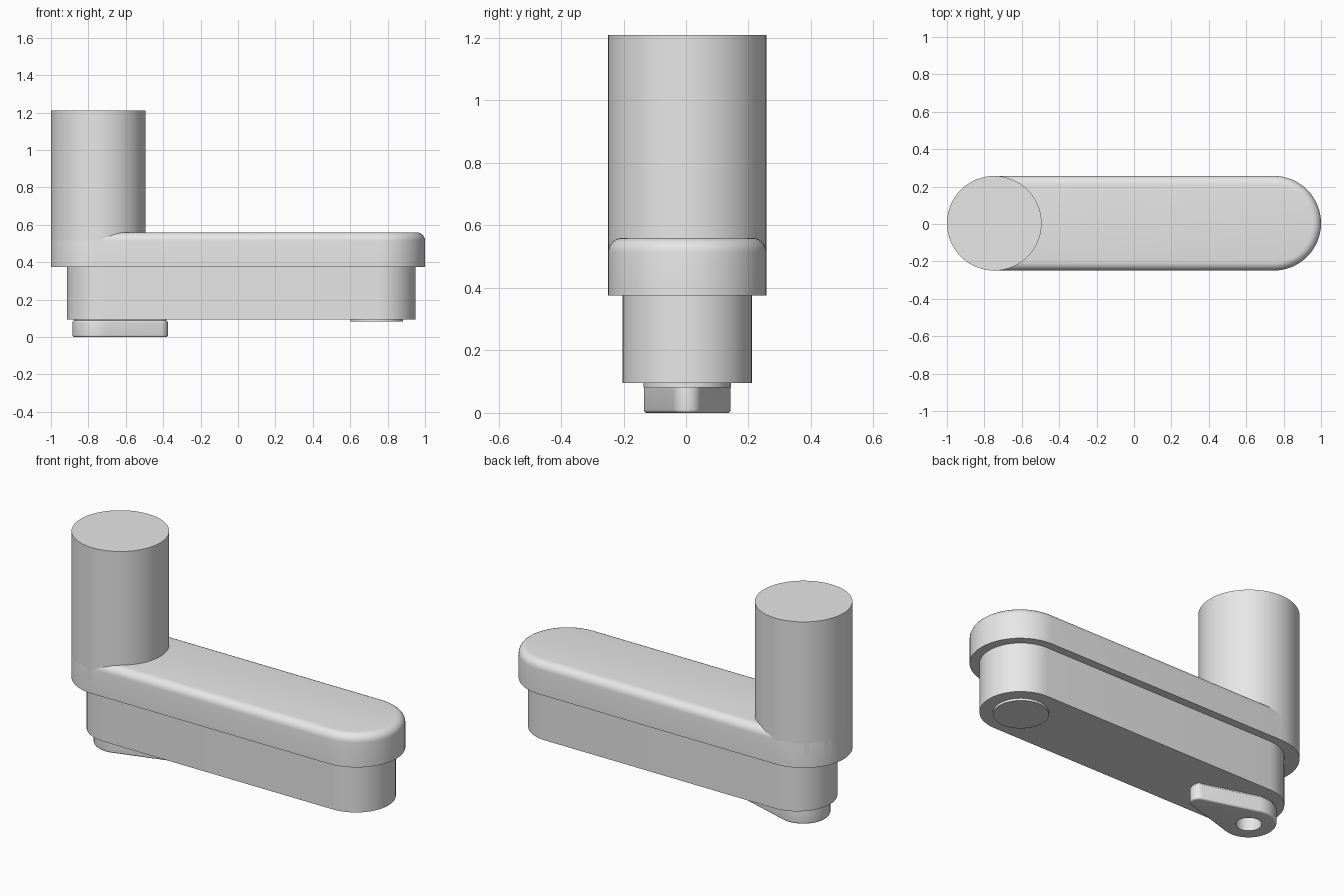
import bpy, bmesh
from math import acos, cos, sin, pi

cube = bpy.data.objects.get("Cube")
if cube:
    bpy.data.objects.remove(cube, do_unlink=True)

GREY = (0.8, 0.8, 0.8, 1)
mat = bpy.data.materials.new("plain_grey")
mat.use_nodes = True
mat.diffuse_color = GREY
mat.node_tree.nodes["Principled BSDF"].inputs["Base Color"].default_value = GREY

CY = 0.004   # shared centre line of all parts
N = 32       # steps in each end arc


def capsule(x1, r1, x2, r2, hole=0):
    """Outline around two circles, or the matching hole about the first one."""
    a = acos((r1 - r2) / (x2 - x1))
    pts = []
    for cx, r, start, sweep in ((x2, r2, -a, 2 * a), (x1, r1, a, 2 * pi - 2 * a)):
        for i in range(N + 1):
            t = start + sweep * i / N
            c, rad = (x1, hole) if hole else (cx, r)
            pts.append((c + rad * cos(t), CY + rad * sin(t)))
    return pts


def circle(cx, r):
    return [(cx + r * cos(pi * i / N), CY + r * sin(pi * i / N)) for i in range(2 * N)]


def prism(name, outline, z0, z1, top=0, bottom=0, hole=None):
    """Extrude an outline upright, round its rims, optionally pierce it."""
    bm = bmesh.new()
    n = len(outline)

    def loop(pts, z):
        return [bm.verts.new((x, y, z)) for x, y in pts]

    def bridge(a, b):
        for i in range(n):
            j = (i + 1) % n
            bm.faces.new((a[i], a[j], b[j], b[i]))

    low, high = loop(outline, z0), loop(outline, z1)
    bridge(low, high)
    if hole:
        inner_low, inner_high = loop(hole, z0), loop(hole, z1)
        bridge(inner_high, inner_low)
        bridge(inner_low, low)
        bridge(high, inner_high)
    else:
        bm.faces.new(low[::-1])
        bm.faces.new(high)
    rims = [(low, bottom), (high, top)]
    for ring, width in rims:
        if width:
            edges = [bm.edges.get((ring[i], ring[(i + 1) % n])) for i in range(n)]
            bmesh.ops.bevel(bm, geom=edges, offset=width, segments=6,
                            profile=0.5, affect='EDGES', clamp_overlap=False)
    bmesh.ops.remove_doubles(bm, verts=bm.verts, dist=0.00005)
    bmesh.ops.recalc_face_normals(bm, faces=bm.faces)
    mesh = bpy.data.meshes.new(name)
    bm.to_mesh(mesh)
    bm.free()
    mesh.materials.append(mat)
    obj = bpy.data.objects.new(name, mesh)
    bpy.context.collection.objects.link(obj)
    bpy.ops.object.select_all(action='DESELECT')
    obj.select_set(True)
    bpy.context.view_layer.objects.active = obj
    bpy.ops.object.shade_smooth_by_angle(angle=0.6)
    return obj


# Upper arm cover and upright handle post
prism("arm_cover", capsule(-0.747, 0.253, 0.747, 0.253), 0.375, 0.56, top=0.045, bottom=0.008)
prism("handle_post", circle(-0.747, 0.253), 0.45, 1.21, top=0.038)

# Narrower body under the cover
prism("arm_body", capsule(-0.708, 0.207, 0.743, 0.207), 0.095, 0.39, bottom=0.012)

# Round pad under the far end
prism("round_pad", circle(0.742, 0.14), 0.082, 0.1, bottom=0.002)

# Teardrop lever with a blind hole, joined to the body by a thin neck
prism("teardrop_lever", capsule(-0.746, 0.139, -0.42, 0.045), 0, 0.088,
      top=0.01, bottom=0.01, hole=capsule(-0.746, 0.139, -0.42, 0.045, hole=0.065))
prism("lever_neck", capsule(-0.746, 0.131, -0.42, 0.037), 0.08, 0.1)
